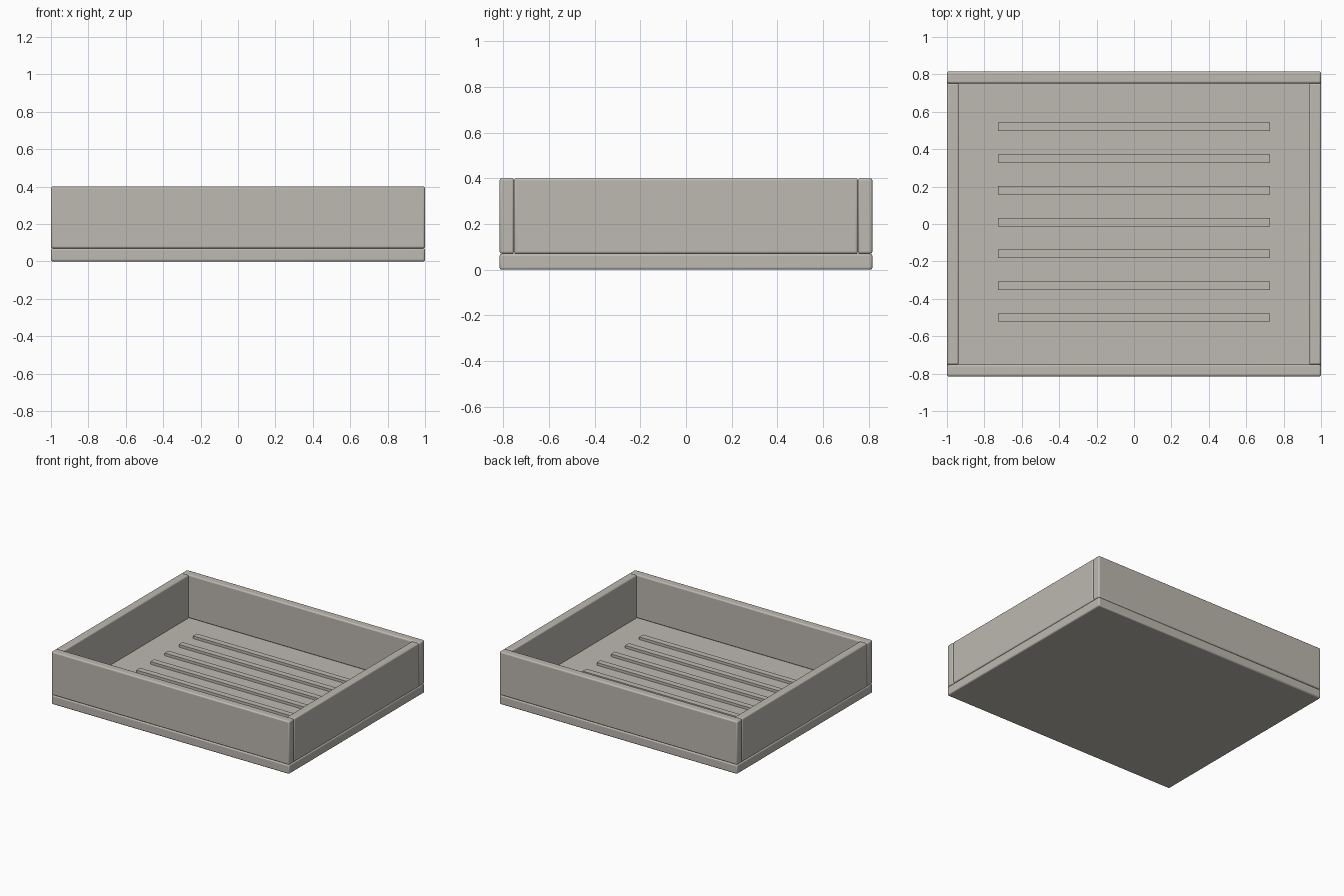
import bpy

cube = bpy.data.objects.get("Cube")
if cube:
    bpy.data.objects.remove(cube, do_unlink=True)

# Single warm grey finish
grey = bpy.data.materials.new("warm_grey")
colour = (0.51, 0.485, 0.44, 1)
grey.use_nodes = True
grey.diffuse_color = colour
grey.node_tree.nodes["Principled BSDF"].inputs["Base Color"].default_value = colour

LENGTH, DEPTH, HEIGHT = 2.0, 1.63, 0.40
BASE, WALL = 0.07, 0.063


def box(name, centre, size, bevel=0.0):
    """Box with softly rounded edges."""
    bpy.ops.mesh.primitive_cube_add(size=1, location=centre)
    ob = bpy.context.object
    ob.name = name
    ob.scale = size
    bpy.ops.object.transform_apply(location=False, rotation=False, scale=True)
    ob.data.materials.append(grey)
    if bevel:
        mod = ob.modifiers.new("rounded_edges", "BEVEL")
        mod.width = bevel
        mod.segments = 3
        bpy.ops.object.shade_smooth_by_angle()
    return ob


# Base board
box("base", (0, 0, BASE / 2), (LENGTH, DEPTH, BASE), 0.01)

# Long front and back walls, with side walls fitted between them
wall_z, wall_h = (HEIGHT + BASE) / 2, HEIGHT - BASE
for name, s in (("front_wall", -1), ("back_wall", 1)):
    box(name, (0, s * (DEPTH - WALL) / 2, wall_z), (LENGTH, WALL, wall_h), 0.01)
for name, s in (("right_wall", -1), ("left_wall", 1)):
    box(name, (s * (LENGTH - WALL) / 2, 0, wall_z),
        (WALL, DEPTH - 2 * WALL, wall_h), 0.01)

# Raised ribs on the floor
for i in range(7):
    box(f"floor_rib_{i + 1}", (0, 0.52 - 0.17 * i, BASE + 0.005), (1.455, 0.045, 0.03))
